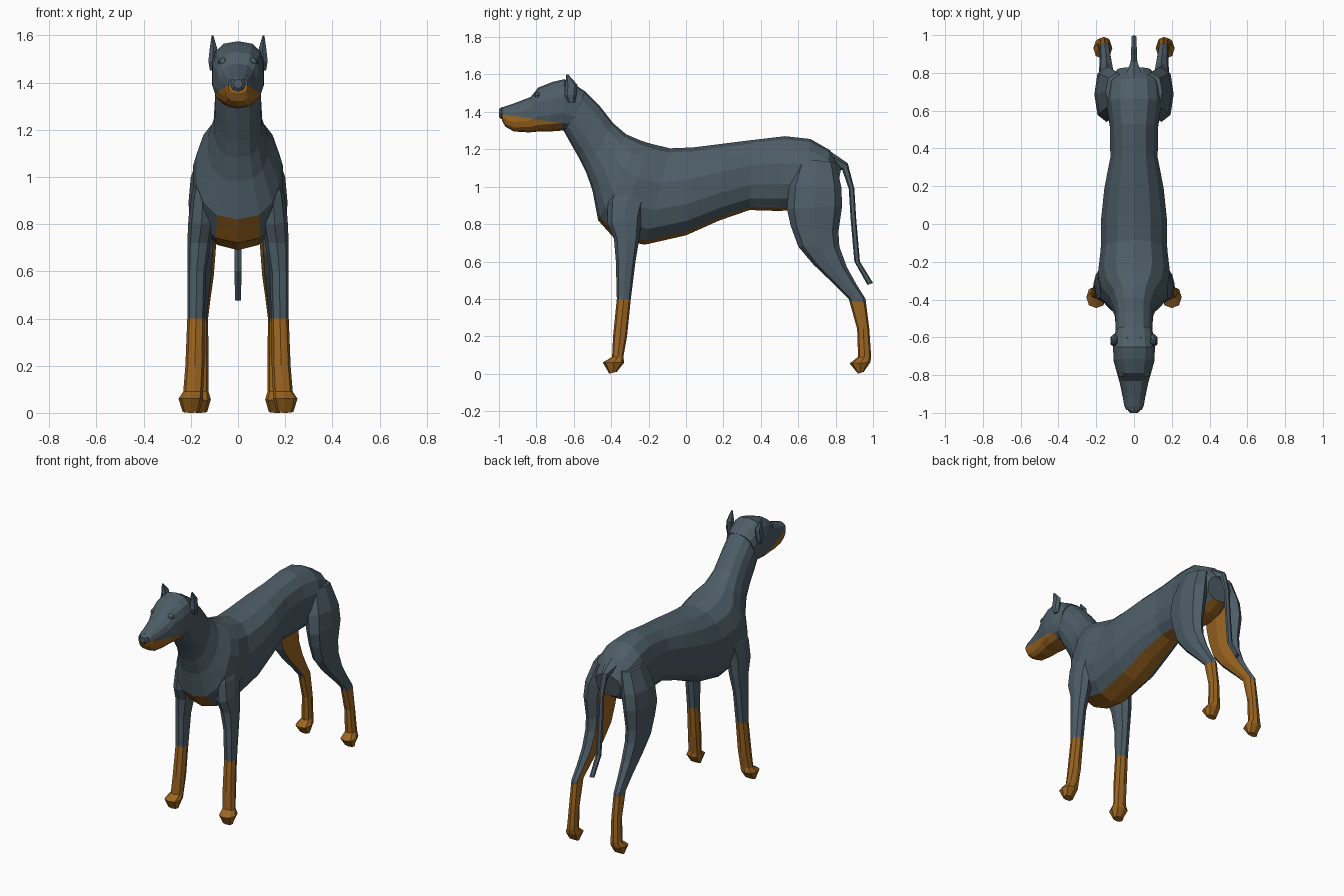
import bpy
import bmesh
import math
from mathutils import Vector

default_cube = bpy.data.objects.get("Cube")
if default_cube:
    bpy.data.objects.remove(default_cube, do_unlink=True)


def make_material(name, rgb):
    mat = bpy.data.materials.new(name)
    mat.use_nodes = True
    colour = (*rgb, 1.0)
    mat.diffuse_color = colour
    mat.node_tree.nodes["Principled BSDF"].inputs["Base Color"].default_value = colour
    return mat


coat = make_material("slate coat", (0.075, 0.11, 0.135))
tan = make_material("tan markings", (0.33, 0.13, 0.015))


def signed_power(value, power):
    return math.copysign(abs(value) ** power, value)


def finish(name, bm, is_tan=None, mirrored=False):
    """Turn a bmesh into a flat shaded object, painted by a rule on its faces."""
    bmesh.ops.recalc_face_normals(bm, faces=bm.faces)
    bm.normal_update()
    if is_tan:
        for face in bm.faces:
            face.material_index = int(is_tan(face.calc_center_median(), face.normal))
    mesh = bpy.data.meshes.new(name)
    bm.to_mesh(mesh)
    bm.free()
    mesh.materials.append(coat)
    mesh.materials.append(tan)
    obj = bpy.data.objects.new(name, mesh)
    bpy.context.collection.objects.link(obj)
    if mirrored:
        mirror = obj.modifiers.new("mirror", "MIRROR")
        mirror.use_mirror_merge = False
    return obj


def loft(name, sections, sides=8, power=0.85, cut=None, is_tan=None, mirrored=False):
    """Skin rounded sections: two opposite points (y, z), half width, x centre."""
    bm = bmesh.new()
    rings = []
    for ya, za, yb, zb, half_width, *offset in sections:
        a, b = Vector((0, ya, za)), Vector((0, yb, zb))
        centre = (a + b) / 2 + Vector((offset[0] if offset else 0, 0, 0))
        axis = (a - b) / 2
        across = Vector((half_width, 0, 0))
        ring = []
        for i in range(sides):
            t = math.tau * i / sides
            ring.append(bm.verts.new(centre + axis * signed_power(math.cos(t), power)
                                     + across * signed_power(math.sin(t), power)))
        rings.append(ring)
    for lower, upper in zip(rings, rings[1:]):
        for i in range(sides):
            j = (i + 1) % sides
            bm.faces.new((lower[i], lower[j], upper[j], upper[i]))
    bm.faces.new(rings[0])
    bm.faces.new(rings[-1])
    if cut:
        geometry = bm.verts[:] + bm.edges[:] + bm.faces[:]
        bmesh.ops.bisect_plane(bm, geom=geometry, plane_co=cut[0], plane_no=cut[1])
    return finish(name, bm, is_tan, mirrored)


# Neck, chest, back and rump, with a tan stripe along the underside
loft("neck_and_body", [
    (-.60, 1.55, -.66, 1.31, .095),
    (-.54, 1.51, -.61, 1.22, .10),
    (-.46, 1.43, -.57, 1.15, .10),
    (-.39, 1.34, -.535, 1.08, .105),
    (-.32, 1.28, -.50, .98, .13),
    (-.25, 1.25, -.47, .82, .18),
    (-.19, 1.23, -.38, .72, .195),
    (-.085, 1.205, -.22, .69, .18),
    (.04, 1.21, 0, .74, .178),
    (.20, 1.23, .18, .82, .16),
    (.36, 1.25, .34, .875, .128),
    (.53, 1.27, .50, .87, .13),
    (.665, 1.255, .62, .88, .15),
    (.77, 1.195, .72, .90, .14),
    (.83, 1.10, .80, .95, .09),
], sides=14,
    is_tan=lambda c, n: abs(c.x) < .05 and c.z < .95 and n.z < -.4)

# Head, cut along the sloping lip line so that the jaw is tan
lip_point = Vector((0, -.9, 1.375))
lip_normal = Vector((0, .15, 1)).normalized()
loft("head", [
    (-.985, 1.42, -.985, 1.355, .042),
    (-.965, 1.43, -.965, 1.32, .052),
    (-.92, 1.445, -.92, 1.295, .06),
    (-.83, 1.48, -.84, 1.29, .078),
    (-.79, 1.53, -.79, 1.295, .092),
    (-.715, 1.56, -.73, 1.295, .11),
    (-.65, 1.575, -.66, 1.30, .113),
    (-.54, 1.51, -.61, 1.30, .10),
], sides=14, power=.75, cut=(lip_point, lip_normal),
    is_tan=lambda c, n: (c - lip_point).dot(lip_normal) < 0 and c.y < -.67)

loft("nose", [
    (-1, 1.415, -1, 1.375, .02),
    (-.985, 1.425, -.99, 1.362, .032),
    (-.94, 1.435, -.94, 1.37, .03),
])

# Cropped, cupped ears
loft("ears", [
    (-.63, 1.45, -.595, 1.45, .012, .108),
    (-.65, 1.49, -.585, 1.49, .02, .108),
    (-.645, 1.54, -.58, 1.545, .018, .104),
    (-.64, 1.60, -.63, 1.60, .004, .108),
], sides=6, mirrored=True)

# Heavy brow lids over the eyes
eyes = bmesh.new()
bmesh.ops.create_uvsphere(eyes, u_segments=8, v_segments=6, radius=1)
bmesh.ops.scale(eyes, vec=(.027, .022, .02), verts=eyes.verts)
bmesh.ops.translate(eyes, vec=(.058, -.79, 1.487), verts=eyes.verts)
finish("eyes", eyes, mirrored=True)

# Front legs from shoulder blade to splayed paw
SOCK = .4
loft("front_legs", [
    (-.36, 1.06, -.22, 1.06, .03, .125),
    (-.42, .92, -.21, .94, .048, .148),
    (-.42, .80, -.235, .85, .055, .155),
    (-.385, .72, -.25, .72, .05, .165),
    (-.375, .60, -.27, .60, .04, .175),
    (-.37, SOCK, -.295, SOCK, .037, .178),
    (-.39, .20, -.315, .20, .04, .183),
    (-.395, .09, -.335, .09, .042, .19),
    (-.445, .06, -.33, .06, .052, .2),
    (-.41, 0, -.37, .01, .035, .2),
], mirrored=True, is_tan=lambda c, n: c.z < SOCK)

# Hind legs, with tan socks and tan inner thighs
HOCK = .385
loft("hind_legs", [
    (.60, 1.15, .80, 1.13, .06, .09),
    (.55, 1.0, .83, 1.0, .07, .13),
    (.54, .88, .835, .90, .065, .145),
    (.56, .79, .815, .76, .055, .145),
    (.60, .68, .82, .68, .05, .145),
    (.68, .585, .86, .57, .042, .145),
    (.79, .48, .91, .48, .033, .15),
    (.87, .40, .96, .40, .028, .155),
    (.915, .24, .98, .24, .03, .155),
    (.92, .09, .99, .09, .035, .16),
    (.875, .055, .985, .06, .05, .165),
    (.92, 0, .95, .01, .035, .165),
], cut=((0, 0, HOCK), (0, 0, 1)), mirrored=True,
    is_tan=lambda c, n: c.z < HOCK or (c.z < .95 and n.x < -.75))

# Thin hanging tail with a broad root
loft("tail", [
    (.74, 1.21, .72, 1.10, .06),
    (.80, 1.17, .79, 1.09, .045),
    (.865, 1.125, .835, 1.09, .02),
    (.90, .99, .87, .99, .017),
    (.91, .83, .88, .83, .017),
    (.93, .60, .90, .60, .017),
    (1, .485, .97, .475, .014),
], sides=6)
